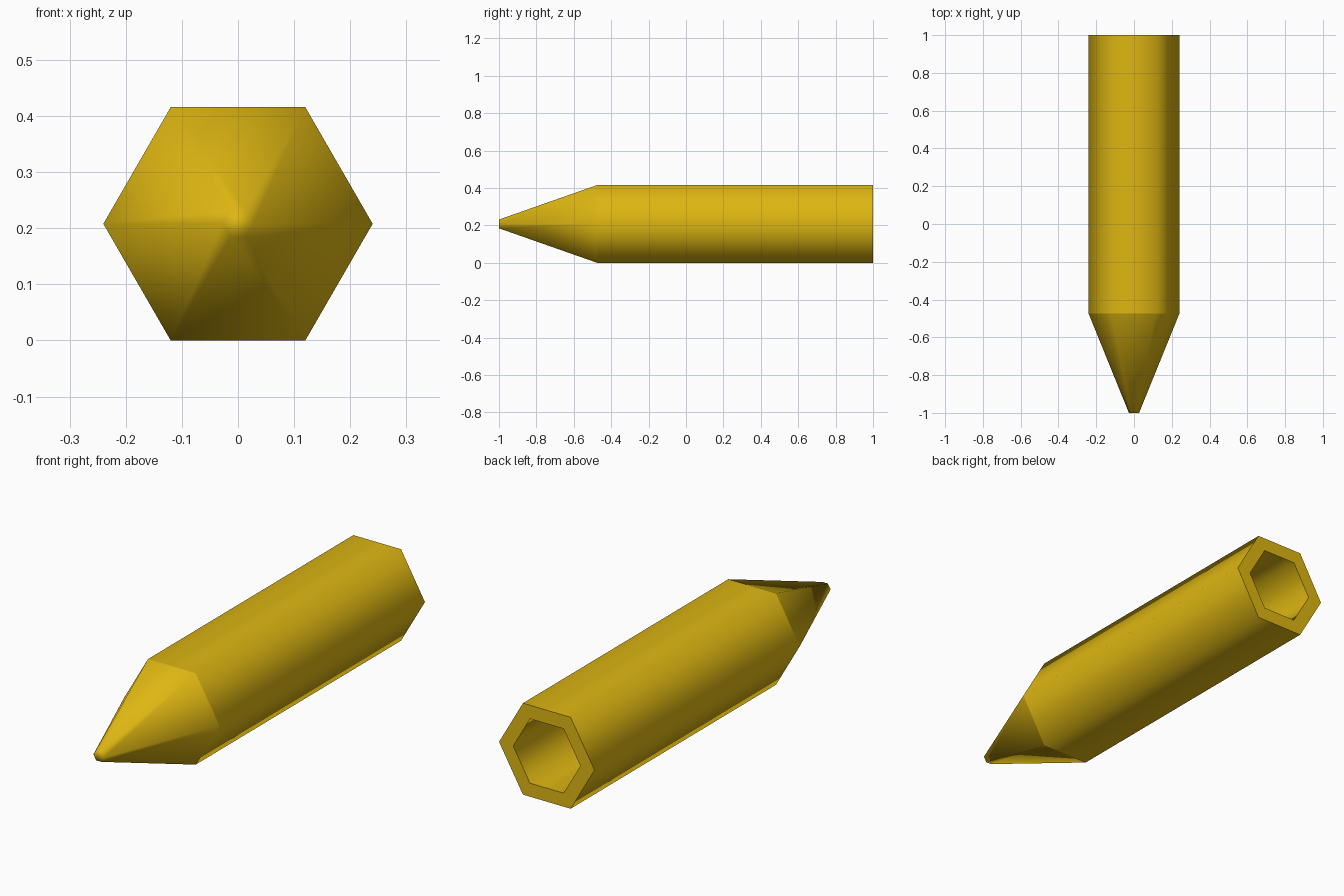
import bpy, bmesh, math

if "Cube" in bpy.data.objects:
    bpy.data.objects.remove(bpy.data.objects["Cube"])

R = 0.24
ZC = R * math.sin(math.pi / 3)

# (y, radius) profile: tip, cone, body, rim, hollow
profile = [(-1.0, 0.027), (-0.475, R), (1.0, R), (1.0, 0.169), (-0.45, 0.169)]

mat = bpy.data.materials.new("golden yellow")
mat.diffuse_color = (0.73, 0.47, 0.006, 1)
mat.use_nodes = True
mat.node_tree.nodes["Principled BSDF"].inputs["Base Color"].default_value = mat.diffuse_color

bm = bmesh.new()
rings = [[bm.verts.new((r * math.cos(i * math.pi / 3), y, ZC + r * math.sin(i * math.pi / 3)))
          for i in range(6)] for y, r in profile]
for a, b in zip(rings, rings[1:]):
    for i in range(6):
        j = (i + 1) % 6
        bm.faces.new((a[i], a[j], b[j], b[i]))
# blunt tip and hollow floor
bm.faces.new(rings[0])
bm.faces.new(rings[-1])
bmesh.ops.recalc_face_normals(bm, faces=bm.faces[:])

# smooth around the sides and tip, sharp at the shoulder, rim and hollow floor
for f in bm.faces:
    f.smooth = True
for ring in rings[1:]:
    for i in range(6):
        bm.edges.get((ring[i], ring[(i + 1) % 6])).smooth = False

mesh = bpy.data.meshes.new("hex_barrel")
bm.to_mesh(mesh)
bm.free()
mesh.materials.append(mat)
obj = bpy.data.objects.new("hex_barrel", mesh)
bpy.context.collection.objects.link(obj)
